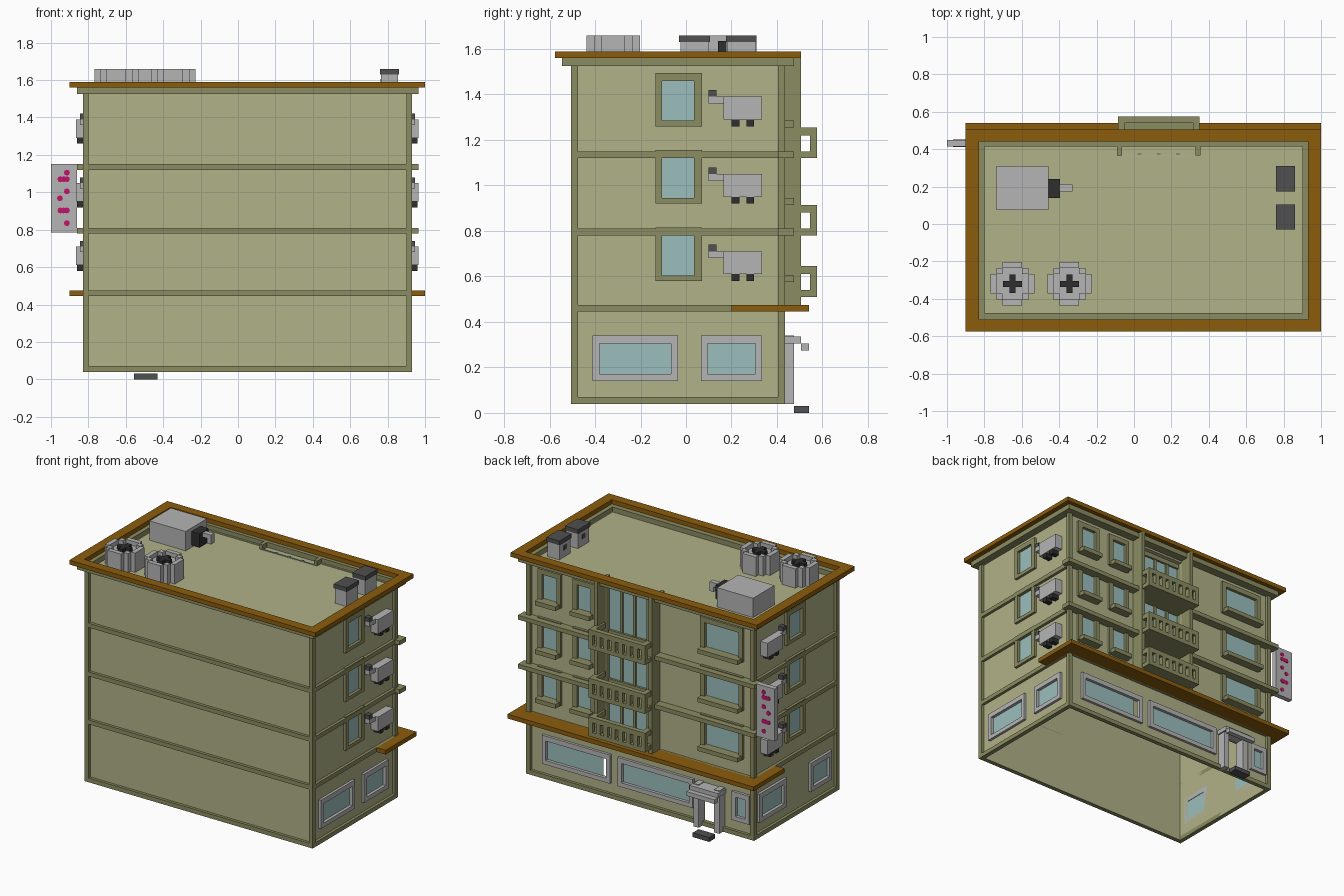
import bpy, bmesh, math
from mathutils import Vector

if "Cube" in bpy.data.objects:
    bpy.data.objects.remove(bpy.data.objects["Cube"], do_unlink=True)


def material(name, hexcol):
    lin = []
    for i in (0, 2, 4):
        c = int(hexcol[i:i + 2], 16) / 255
        lin.append(c / 12.92 if c <= 0.04045 else ((c + 0.055) / 1.055) ** 2.4)
    m = bpy.data.materials.new(name)
    m.use_nodes = True
    m.diffuse_color = (*lin, 1)
    m.node_tree.nodes["Principled BSDF"].inputs["Base Color"].default_value = (*lin, 1)
    return m


WALL = material("wall_khaki", "B1B288")
TRIM = material("trim_olive", "8B8C62")
BROWN = material("cornice_brown", "8B5C0C")
GREY = material("light_grey", "B5B5B5")
DARK = material("dark_grey", "505050")
BLACK = material("near_black", "2E2E2E")
GLASS = material("glass_blue", "9BBFBD")
PINK = material("sign_magenta", "C0146C")

# Outer extents of the block
X0, X1, Y0, Y1 = -0.83, 0.93, -0.505, 0.435
FLOORS = (0.0, -0.34, -0.68)          # offsets from the top storey

# Each side maps (along, outward depth, height) to world space
SIDES = {
    None: lambda x, y, z: (x, y, z),
    "front": lambda u, d, z: (u, Y0 - d, z),
    "back": lambda u, d, z: (u, Y1 + d, z),
    "left": lambda u, d, z: (X1 + d, u, z),
    "right": lambda u, d, z: (X0 - d, u, z),
}


def finish(name, bm, mat):
    bmesh.ops.recalc_face_normals(bm, faces=bm.faces)
    me = bpy.data.meshes.new(name)
    bm.to_mesh(me)
    bm.free()
    me.materials.append(mat)
    ob = bpy.data.objects.new(name, me)
    bpy.context.collection.objects.link(ob)
    return ob


def boxes(name, items, mat, side=None):
    """One object from boxes given as (u0, u1, d0, d1, z0, z1)."""
    bm = bmesh.new()
    for u0, u1, d0, d1, z0, z1 in items:
        a, b = (Vector(SIDES[side](*p)) for p in ((u0, d0, z0), (u1, d1, z1)))
        r = bmesh.ops.create_cube(bm, size=1)
        for v in r["verts"]:
            v.co = Vector(((a[i] + b[i]) / 2 + v.co[i] * (b[i] - a[i]) for i in range(3)))
    return finish(name, bm, mat)


def ring(u0, u1, v0, v1, t):
    """Four strips of a rectangular border, t = widths (left, right, low, high)."""
    l, r, b, h = t
    return [(u0, u0 + l, v0, v1), (u1 - r, u1, v0, v1),
            (u0 + l, u1 - r, v0, v0 + b), (u0 + l, u1 - r, v1 - h, v1)]


def wall(name, side, u0, u1, holes):
    """Thin wall panel with rectangular openings (u0, u1, z0, z1)."""
    z0, z1 = 0.045, 1.53
    us = sorted({u0, u1, *(h[0] for h in holes), *(h[1] for h in holes)})
    zs = sorted({z0, z1, *(h[2] for h in holes), *(h[3] for h in holes)})
    bm = bmesh.new()
    for ua, ub in zip(us, us[1:]):
        for za, zb in zip(zs, zs[1:]):
            cu, cz = (ua + ub) / 2, (za + zb) / 2
            if any(h[0] < cu < h[1] and h[2] < cz < h[3] for h in holes):
                continue
            bm.faces.new([bm.verts.new(SIDES[side](u, -0.02, z))
                          for u, z in ((ua, za), (ub, za), (ub, zb), (ua, zb))])
    bmesh.ops.remove_doubles(bm, verts=bm.verts, dist=1e-5)
    ext = bmesh.ops.extrude_face_region(bm, geom=bm.faces[:])
    a, b = Vector(SIDES[side](0, -0.02, 0)), Vector(SIDES[side](0, -0.03, 0))
    bmesh.ops.translate(bm, vec=b - a, verts=[g for g in ext["geom"] if isinstance(g, bmesh.types.BMVert)])
    finish(name, bm, WALL)


def window(name, side, u0, u1, z0, z1, mat, t, sill=False, gap=0.0):
    """Frame and glass; returns the opening to cut in the wall."""
    parts = [(a, b, -0.03, -0.002, c, d) for a, b, c, d in ring(u0, u1, z0, z1, t)]
    if sill:
        parts.append((u0 + 0.01, u1 - 0.01, -0.02, 0.04, z0 - 0.005, z0 + t[2]))
    boxes(name + "_frame", parts, mat, side)
    hole = (u0 + t[0], u1 - t[1], z0 + t[2], z1 - t[3])
    boxes(name + "_glass", [(hole[0] + gap, hole[1], -0.027, -0.023, hole[2], hole[3])], GLASS, side)
    return hole


# Windows on every side
holes = {"left": [], "right": [], "back": [], "front": []}
UP, LOW = (0.03, 0.035, 0.025, 0.035), (0.03, 0.03, 0.03, 0.035)
for i, dz in enumerate(FLOORS):
    top, bot = 1.495 + dz, 1.26 + dz
    for s in ("left", "right"):
        holes[s].append(window(f"{s}_window_{i}", s, -0.135, 0.07, bot, top, TRIM, UP))
    for j, (a, b) in enumerate(((0.665, 0.845), (0.405, 0.575), (-0.74, -0.41))):
        holes["back"].append(window(f"back_window_{i}_{j}", "back", a, b, bot, top, TRIM, UP, True))
ground = [("left", -0.41, -0.035, 0), ("left", 0.065, 0.335, 0),
          ("right", 0.07, 0.37, 0), ("right", -0.43, -0.195, 0),
          ("back", 0.285, 0.81, 0.035), ("back", -0.355, 0.225, 0), ("back", -0.79, -0.655, 0)]
for i, (s, a, b, gap) in enumerate(ground):
    holes[s].append(window(f"ground_window_{i}", s, a, b, 0.14, 0.34, GREY, LOW, gap=gap))

# Door opening and balcony recess
REC = (-0.065, 0.33)
holes["back"] += [(-0.55, -0.43, 0.045, 0.30), (*REC, 0.475, 1.53)]

# Wall panels
wall("front_wall", "front", X0 + 0.02, X1 - 0.02, [])
wall("back_wall", "back", X0 + 0.02, X1 - 0.02, holes["back"])
for s in ("left", "right"):
    wall(s + "_wall", s, Y0 + 0.02, Y1 - 0.02, holes[s])

# Corner posts and the storey bands between them
boxes("corner_posts", [(x, x + 0.03, y, y + 0.03, 0.04, 1.53)
                       for x in (X0, X1 - 0.03) for y in (Y0, Y1 - 0.03)], TRIM)
for z in (0.04, 0.445, 0.78, 1.12):
    parts = ring(X0, X1, Y0, Y1, (0.03,) * 4)
    if z > 0.5:
        parts = parts[:3]
    boxes("storey_band", [(*p, z, z + 0.03) for p in parts], TRIM)
for z in (0.78, 1.12):
    boxes("back_ledge", [(X0 - 0.03, -0.085, 0.405, 0.475, z, z + 0.03),
                         (0.35, X1 + 0.035, 0.405, 0.475, z, z + 0.03)], TRIM)

# Roof, parapet and cornice
boxes("roof", [(X0 + 0.02, X1 - 0.02, Y0 + 0.02, Y1 - 0.02, 1.512, 1.525)], WALL)
boxes("parapet", [(*p, 1.525, 1.56) for p in
                  ring(-0.86, 0.965, -0.545, 0.475, (0.06, 0.065, 0.07, 0.06))], TRIM)
boxes("cornice", [(*p, 1.56, 1.59) for p in
                  ring(-0.9, 1.0, -0.575, 0.505, (0.07, 0.07, 0.065, 0.065))], BROWN)
boxes("street_canopy", [(-0.9, 1.0, 0.42, 0.54, 0.445, 0.475),
                        (-0.9, X0 + 0.01, 0.2, 0.42, 0.445, 0.475),
                        (X1 - 0.01, 1.0, 0.2, 0.42, 0.445, 0.475)], BROWN)

# Balcony bay: pillars, recess sides, glazed doors, balustrades
boxes("bay_pillars", [(-0.09, REC[0], 0.365, 0.505, 0.475, 1.56),
                      (REC[1], 0.355, 0.365, 0.505, 0.475, 1.56)], TRIM)
boxes("bay_glass", [(*REC, 0.365, 0.37, 0.475, 1.53)], GLASS)
boxes("bay_mullions", [(x - 0.01, x + 0.01, 0.368, 0.38, 0.475, 1.53)
                       for x in (0.235, 0.1325, 0.03)]
      + [(*REC, 0.368, 0.385, 1.48 + dz, 1.525 + dz) for dz in FLOORS], TRIM)
for i, z in enumerate((1.12, 0.78, 0.51)):
    a, b = -0.085, 0.35
    parts = [(a, b, 0.37, 0.575, z, z + 0.03), (a, b, 0.54, 0.575, z + 0.1, z + 0.135)]
    parts += [(x, x + 0.035, 0.435, 0.54, z + 0.1, z + 0.135) for x in (a, b - 0.035)]
    n = 8
    for k in range(n):
        x = a + k * (b - a - 0.03) / (n - 1)
        parts.append((x, x + 0.03, 0.545, 0.575, z + 0.03, z + 0.1))
    parts += [(x, x + 0.03, 0.475, 0.505, z + 0.03, z + 0.1) for x in (a, b - 0.03)]
    boxes(f"balcony_{i}", parts, TRIM)

# Entrance
boxes("entrance_posts", [(-0.43, -0.39, 0.405, 0.475, 0.04, 0.34),
                         (-0.59, -0.55, 0.405, 0.475, 0.04, 0.34)], GREY)
boxes("entrance_hood", [(-0.6, -0.38, 0.415, 0.505, 0.305, 0.335),
                        (-0.6, -0.38, 0.505, 0.54, 0.275, 0.305)], GREY)
boxes("entrance_step", [(-0.557, -0.43, 0.475, 0.54, 0.0, 0.03)], DARK)

# Wall-mounted cooling units on both sides
for s in ("left", "right"):
    for i, dz in enumerate(FLOORS):
        boxes(f"{s}_cooler_{i}", [(0.165, 0.335, -0.02, 0.035, 1.29 + dz, 1.39 + dz),
                                  (0.10, 0.165, -0.02, 0.015, 1.36 + dz, 1.39 + dz)], GREY, s)
        boxes(f"{s}_cooler_feet_{i}", [(u, u + 0.035, -0.02, 0.03, 1.26 + dz, 1.29 + dz)
                                       for u in (0.2, 0.265)], BLACK, s)
        boxes(f"{s}_cooler_cap_{i}", [(0.10, 0.135, -0.02, 0.015, 1.39 + dz, 1.42 + dz)], DARK, s)

# Rooftop fans: stepped round drum, raised rim blocks, dark cross
for i, cx in enumerate((-0.65, -0.345)):
    cy, parts = -0.32, []
    for hx, hy in ((0.117, 0.052), (0.052, 0.117), (0.085, 0.085)):
        parts.append((cx - hx, cx + hx, cy - hy, cy + hy, 1.525, 1.63))
    for sx in (-1, 1):
        parts += [(cx + sx * 0.085, cx + sx * 0.117, cy - 0.052, cy + 0.052, 1.6, 1.66),
                  (cx - 0.052, cx + 0.052, cy + sx * 0.085, cy + sx * 0.117, 1.6, 1.66)]
        for sy in (-1, 1):
            parts.append((cx + sx * 0.052, cx + sx * 0.085, cy + sy * 0.052, cy + sy * 0.085, 1.6, 1.66))
    boxes(f"roof_fan_{i}", parts, GREY)
    boxes(f"roof_fan_blades_{i}", [(cx - 0.05, cx + 0.05, cy - 0.016, cy + 0.016, 1.62, 1.656),
                                   (cx - 0.016, cx + 0.016, cy - 0.05, cy + 0.05, 1.62, 1.656)], BLACK)

# Rooftop plant box with outlet
boxes("plant_box", [(-0.735, -0.457, 0.075, 0.31, 1.525, 1.66)], GREY)
boxes("plant_outlet", [(-0.457, -0.395, 0.14, 0.24, 1.54, 1.635)], BLACK)
boxes("plant_pipe", [(-0.395, -0.33, 0.175, 0.21, 1.6, 1.63),
                     (-0.36, -0.33, 0.175, 0.21, 1.565, 1.6)], GREY)

# Rooftop vents
for i, y in enumerate((-0.03, 0.175)):
    boxes(f"vent_{i}", [(0.765, 0.855, y + 0.005, y + 0.13, 1.525, 1.63)], GREY)
    boxes(f"vent_cap_{i}", [(0.76, 0.86, y, y + 0.135, 1.63, 1.66)], DARK)
    boxes(f"vent_slot_{i}", [(0.761, 0.765, y + 0.05, y + 0.085, 1.575, 1.605)], DARK)

# Hanging sign with round marks on both faces
boxes("sign", [(-1.0, -0.86, 0.415, 0.45, 0.785, 1.15)], GREY)
bm = bmesh.new()
for x, z in ((-0.915, 1.105), (-0.95, 1.07), (-0.932, 1.07), (-0.915, 1.07), (-0.915, 1.005),
             (-0.952, 0.968), (-0.95, 0.903), (-0.932, 0.903), (-0.915, 0.903), (-0.915, 0.835)):
    r = bmesh.ops.create_cone(bm, cap_ends=True, segments=8, radius1=0.016, radius2=0.016, depth=0.041)
    for v in r["verts"]:
        v.co = Vector((x + v.co.x, 0.4325 + v.co.z, z + v.co.y))
finish("sign_marks", bm, PINK)
